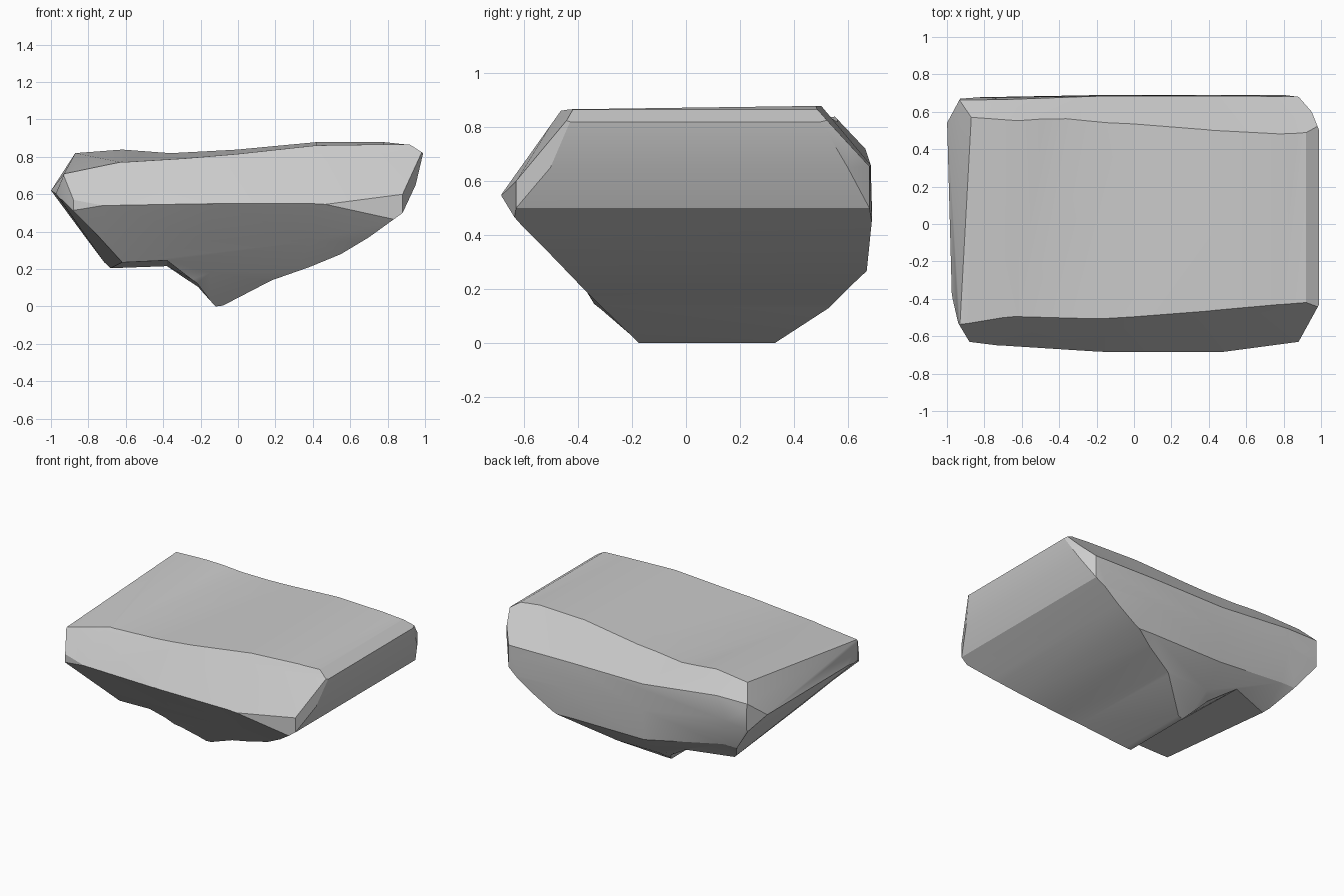
import bpy, bmesh, math

if "Cube" in bpy.data.objects:
    bpy.data.objects.remove(bpy.data.objects["Cube"])


def loft(name, sections):
    """Closed solid skinned through matching 3D rings."""
    bm = bmesh.new()
    rings = [[bm.verts.new(p) for p in s] for s in sections]
    n = len(rings[0])
    for a, b in zip(rings, rings[1:]):
        for i in range(n):
            j = (i + 1) % n
            bm.faces.new((a[i], a[j], b[j], b[i]))
    bm.faces.new(rings[0])
    bm.faces.new(rings[-1])
    bmesh.ops.triangulate(bm, faces=bm.faces[:])
    bmesh.ops.recalc_face_normals(bm, faces=bm.faces[:])
    mesh = bpy.data.meshes.new(name)
    bm.to_mesh(mesh)
    bm.free()
    ob = bpy.data.objects.new(name, mesh)
    bpy.context.collection.objects.link(ob)
    return ob


# Front outline (x, z): right end, sloping underside and keel are shared
right_side = [(.92, .865), (.99, .82), (.95, .65), (.88, .5), (.7, .37),
              (.55, .28), (.38, .21), (.18, .14), (-.08, .005), (-.12, 0)]
front = [(-.93, .71), (-.62, .77), (-.3, .79), (0, .815), (.42, .86), (.78, .865)] + \
    right_side + [(-.22, .13), (-.38, .25), (-.61, .24), (-.97, .6)]
back = [(-.87, .82), (-.62, .84), (-.36, .82), (0, .84), (.42, .88), (.78, .88)] + \
    right_side + [(-.21, .10), (-.38, .215), (-.69, .2), (-1, .62)]
rock = loft("rock", [[(x, y, z) for x, z in prof] for y, prof in
                     ((-.8, front), (-.53, front), (.57, back), (.8, back))])

# Side outlines (y, z) at the left end, the keel and the right end
left_prof = [(-.33, .97), (-.53, .72), (-.65, .54), (-.52, .37), (-.38, .2), (-.25, -.02),
             (.28, -.02), (.43, .2), (.60, .36), (.68, .58), (.665, .72), (.40, 1.0)]
keel_prof = [(-.38, .98), (-.50, .81), (-.685, .55), (-.52, .35), (-.36, .18), (-.17, -.005),
             (.33, .0), (.53, .13), (.67, .27), (.69, .48), (.685, .66), (.40, 1.0)]
right_prof = [(-.32, .97), (-.43, .83), (-.685, .51), (-.52, .34), (-.36, .18), (-.17, -.005),
              (.33, .0), (.53, .13), (.67, .25), (.69, .45), (.68, .65), (.38, .98)]
side_cut = loft("side_cutter", [[(x, y, z) for y, z in prof] for x, prof in
                                ((-1.1, left_prof), (-.7, left_prof), (-.15, keel_prof),
                                 (.4, keel_prof), (1.1, right_prof))])

# Plan outline (x, y)
plan = [(-.94, -.53), (-.88, -.63), (-.6, -.665), (0, -.69), (.43, -.69), (.88, -.63),
        (.99, -.43), (1.01, 0), (.99, .5), (.95, .6), (.88, .68), (.8, .69), (-.65, .69),
        (-.93, .67), (-1, .54), (-1, -.2), (-.97, -.4)]
plan_cut = loft("plan_cutter", [[(x, y, z) for x, y in plan] for z in (-.5, 1.5)])

# Carve the rock out of the three outlines
bpy.context.view_layer.objects.active = rock
rock.select_set(True)
for cutter in (side_cut, plan_cut):
    cutter.hide_render = True
    mod = rock.modifiers.new("carve", 'BOOLEAN')
    mod.operation = 'INTERSECT'
    mod.solver = 'EXACT'
    mod.object = cutter
    bpy.ops.object.modifier_apply(modifier=mod.name)
    bpy.data.objects.remove(cutter)

# Merge slivers and soften the gentle facets
bm = bmesh.new()
bm.from_mesh(rock.data)
bmesh.ops.remove_doubles(bm, verts=bm.verts[:], dist=.003)
bmesh.ops.dissolve_limit(bm, angle_limit=math.radians(1),
                         verts=bm.verts[:], edges=bm.edges[:])
bm.to_mesh(rock.data)
bm.free()
bpy.ops.object.shade_smooth_by_angle(angle=math.radians(25))
